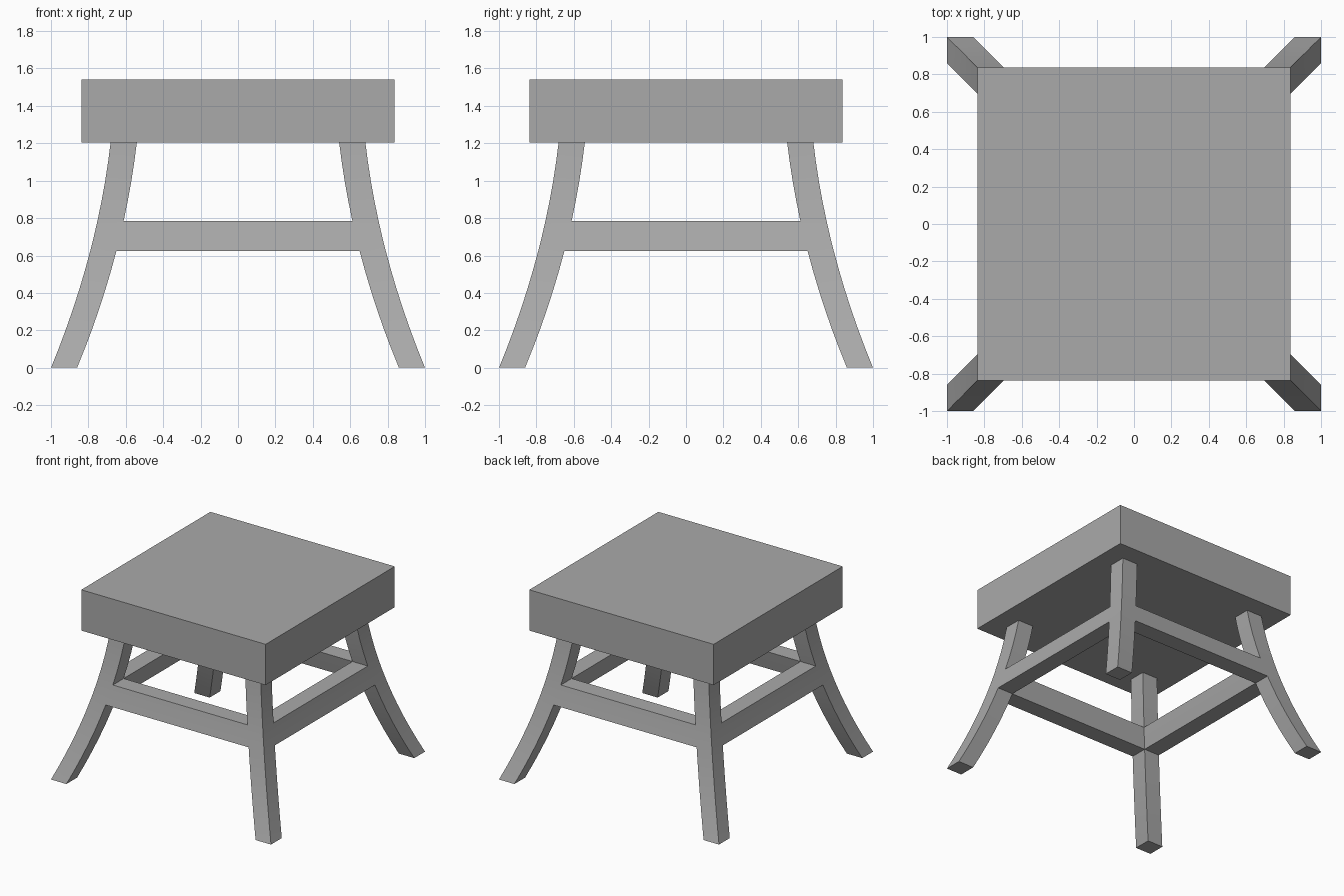
import bpy
import bmesh
from math import radians

if "Cube" in bpy.data.objects:
    bpy.data.objects.remove(bpy.data.objects["Cube"])

SEAT_HALF, SEAT_LOW, SEAT_TOP = 0.838, 1.205, 1.54
RAIL_LOW, RAIL_TOP = 0.625, 0.785
THICK = 0.14

grey = bpy.data.materials.new("plain_grey")
grey.use_nodes = True
colour = (0.4, 0.4, 0.4, 1)
grey.diffuse_color = colour
grey.node_tree.nodes["Principled BSDF"].inputs["Base Color"].default_value = colour


def finish(bm, name):
    bmesh.ops.recalc_face_normals(bm, faces=bm.faces)
    mesh = bpy.data.meshes.new(name)
    bm.to_mesh(mesh)
    bm.free()
    mesh.materials.append(grey)
    obj = bpy.data.objects.new(name, mesh)
    bpy.context.collection.objects.link(obj)
    return obj


def splay(z):
    """Outer half-width of the flared frame at height z."""
    return 1 - 0.413 * z + 0.123 * z * z


def steps(a, b, n):
    return [a + (b - a) * i / n for i in range(n)]


# Seat: a plain thick slab
bm = bmesh.new()
bmesh.ops.create_cube(bm, size=1)
bmesh.ops.scale(bm, vec=(2 * SEAT_HALF, 2 * SEAT_HALF, SEAT_TOP - SEAT_LOW), verts=bm.verts)
bmesh.ops.translate(bm, vec=(0, 0, (SEAT_TOP + SEAT_LOW) / 2), verts=bm.verts)
finish(bm, "seat")

# Leg frame: four flared square legs joined flush by a ring of rails
levels = steps(0, RAIL_LOW, 6) + steps(RAIL_LOW, RAIL_TOP, 2) + steps(RAIL_TOP, SEAT_LOW, 4) + [SEAT_LOW]
low, top = levels.index(RAIL_LOW), levels.index(RAIL_TOP)
bm = bmesh.new()
legs = {}
for sx in (-1, 1):
    for sy in (-1, 1):
        rings = []
        for z in levels:
            o = splay(z)
            i = o - THICK
            rings.append([bm.verts.new((sx * x, sy * y, z))
                          for x, y in ((o, o), (i, o), (i, i), (o, i))])
        legs[sx, sy] = rings
        for k in range(len(levels) - 1):
            # The two inward sides open into the rails at rail height
            sides = (0, 3) if low <= k < top else range(4)
            for s in sides:
                t = (s + 1) % 4
                bm.faces.new((rings[k][s], rings[k][t], rings[k + 1][t], rings[k + 1][s]))
        bm.faces.new(rings[0])
        bm.faces.new(rings[-1])

# Rails: bridge each pair of neighbouring legs (outer corner index differs by axis)
pairs = [((-1, s), (1, s), 1) for s in (-1, 1)] + [((s, -1), (s, 1), 3) for s in (-1, 1)]
for first, second, outer in pairs:
    a, b = legs[first], legs[second]
    for k in range(low, top):
        for s in (outer, 2):
            bm.faces.new((a[k][s], b[k][s], b[k + 1][s], a[k + 1][s]))
    for k in (low, top):
        bm.faces.new((a[k][outer], b[k][outer], b[k][2], a[k][2]))

frame = finish(bm, "leg_frame")
bpy.ops.object.select_all(action="DESELECT")
frame.select_set(True)
bpy.context.view_layer.objects.active = frame
bpy.ops.object.shade_smooth_by_angle(angle=radians(30))
